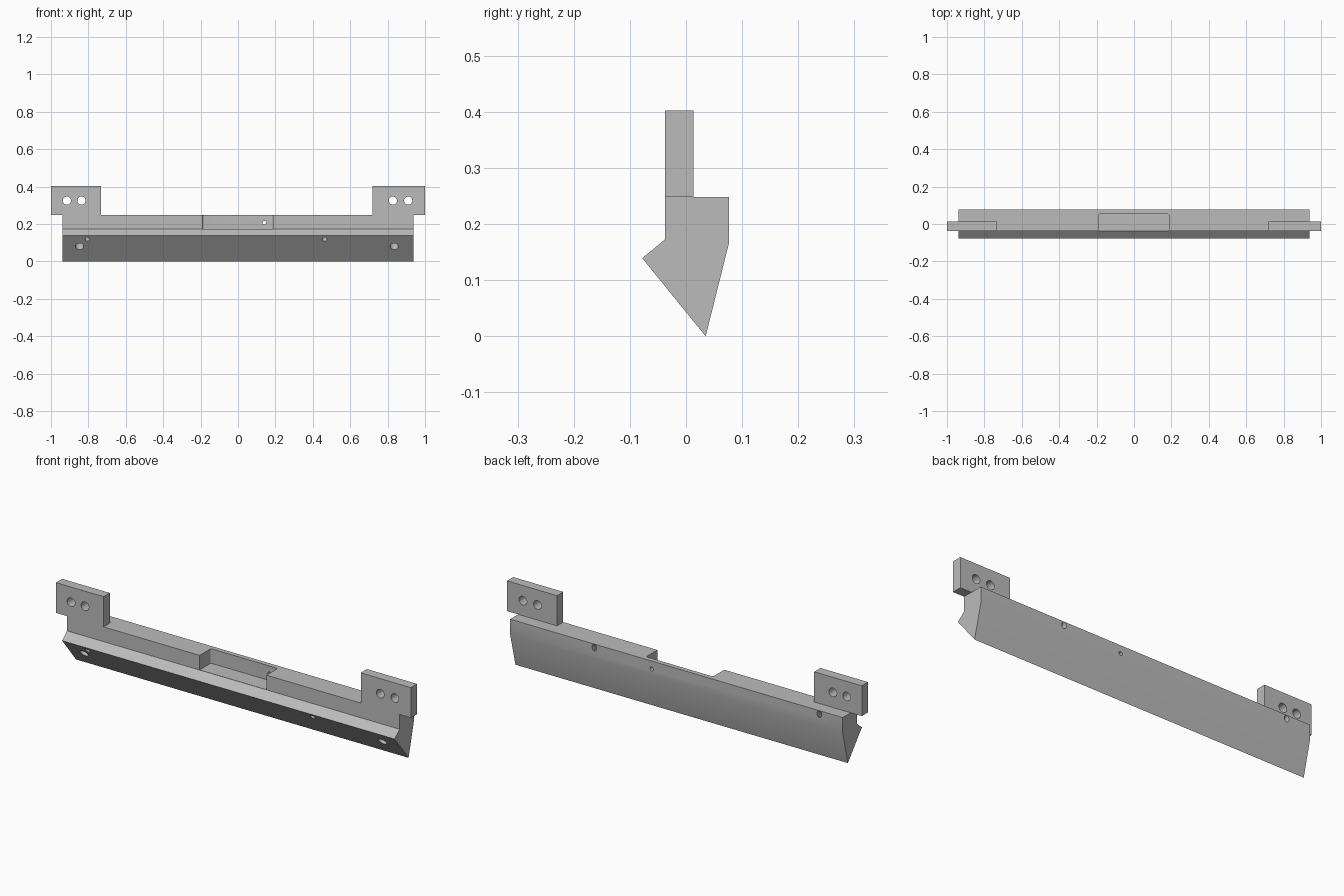
import bpy
import bmesh
from mathutils import Vector

if "Cube" in bpy.data.objects:
    bpy.data.objects.remove(bpy.data.objects["Cube"], do_unlink=True)

grey = bpy.data.materials.new("plain grey")
grey.use_nodes = True
COLOUR = (0.5, 0.5, 0.5, 1)
grey.diffuse_color = COLOUR
grey.node_tree.nodes["Principled BSDF"].inputs["Base Color"].default_value = COLOUR


def add_object(name, bm):
    bmesh.ops.recalc_face_normals(bm, faces=bm.faces)
    mesh = bpy.data.meshes.new(name)
    bm.to_mesh(mesh)
    bm.free()
    mesh.materials.append(grey)
    obj = bpy.data.objects.new(name, mesh)
    bpy.context.collection.objects.link(obj)
    return obj


def extrude_x(name, profile, x0, x1):
    """Sweep a (y, z) outline along x."""
    bm = bmesh.new()
    face = bm.faces.new([bm.verts.new((x0, y, z)) for y, z in profile])
    moved = bmesh.ops.extrude_face_region(bm, geom=[face])["geom"]
    verts = [v for v in moved if isinstance(v, bmesh.types.BMVert)]
    bmesh.ops.translate(bm, verts=verts, vec=(x1 - x0, 0, 0))
    return add_object(name, bm)


def box(name, x0, x1, y0, y1, z0, z1):
    return extrude_x(name, [(y0, z0), (y1, z0), (y1, z1), (y0, z1)], x0, x1)


def drill(name, start, end, radius):
    """Round cutter between two points."""
    start, end = Vector(start), Vector(end)
    axis = end - start
    bm = bmesh.new()
    bmesh.ops.create_cone(bm, cap_ends=True, segments=32, radius1=radius,
                          radius2=radius, depth=axis.length)
    obj = add_object(name, bm)
    obj.rotation_mode = 'QUATERNION'
    obj.rotation_quaternion = axis.to_track_quat('Z', 'Y')
    obj.location = (start + end) / 2
    obj.hide_render = True
    return obj


def cut(target, cutter):
    """Subtract the cutter, then throw it away."""
    bpy.context.view_layer.update()
    mod = target.modifiers.new("cut", 'BOOLEAN')
    mod.operation = 'DIFFERENCE'
    mod.solver = 'EXACT'
    mod.object = cutter
    bpy.context.view_layer.objects.active = target
    bpy.ops.object.modifier_apply(modifier=mod.name)
    bpy.data.objects.remove(cutter, do_unlink=True)


# Wedge-shaped bar
FRONT, BACK, TOP = -0.037, 0.077, 0.248
NOSE, TIP = Vector((0, -0.078, 0.139)), Vector((0, 0.035, 0))
bar = extrude_x("wedge_bar", [TIP.yz, (BACK, 0.168), (BACK, TOP), (FRONT, TOP),
                              (FRONT, 0.173), NOSE.yz], -0.937, 0.937)

# Recess open to the top and front, with softened rear corners
recess = box("recess_cutter", -0.19, 0.187, FRONT - 0.05, 0.053, 0.174, 0.3)
bm = bmesh.new()
bm.from_mesh(recess.data)
rear = [e for e in bm.edges if all(v.co.y > 0 for v in e.verts)
        and abs(e.verts[0].co.z - e.verts[1].co.z) > 0.05]
bmesh.ops.bevel(bm, geom=rear, offset=0.01, segments=4, profile=0.5,
                affect='EDGES')
bm.to_mesh(recess.data)
bm.free()
recess.hide_render = True
cut(bar, recess)

# Holes square to the sloping front: long ones go through, wide ones are blind
slope = (TIP - NOSE).normalized()
inward = Vector((0, -slope.z, slope.y))


def slope_hole(x, z, radius, depth):
    p = NOSE.lerp(TIP, 1 - z / NOSE.z) + Vector((x, 0, 0))
    cut(bar, drill("hole_cutter", p - inward * 0.03, p + inward * depth, radius))


for x in (-0.805, 0.463):
    slope_hole(x, 0.118, 0.013, 0.3)
for x in (-0.847, 0.835):
    slope_hole(x, 0.08, 0.022, 0.05)

# Small hole through the wall behind the recess
cut(bar, drill("wall_hole_cutter", (0.14, 0, 0.207), (0.14, 0.15, 0.207), 0.01))

# Drilled mounting tabs standing on the bar ends
tabs = []
for name, x0, x1, holes in (("right_mount_tab", -1, -0.732, (-0.915, -0.837)),
                            ("left_mount_tab", 0.718, 1, (0.828, 0.91))):
    tab = box(name, x0, x1, FRONT, 0.013, TOP, 0.402)
    for x in holes:
        cut(tab, drill("tab_hole_cutter", (x, -0.1, 0.325), (x, 0.1, 0.325), 0.022))
    tabs.append(tab)

# Smooth hole walls, crisp edges
bpy.ops.object.select_all(action='DESELECT')
for obj in [bar] + tabs:
    obj.select_set(True)
bpy.context.view_layer.objects.active = bar
bpy.ops.object.shade_smooth_by_angle(angle=0.45)
